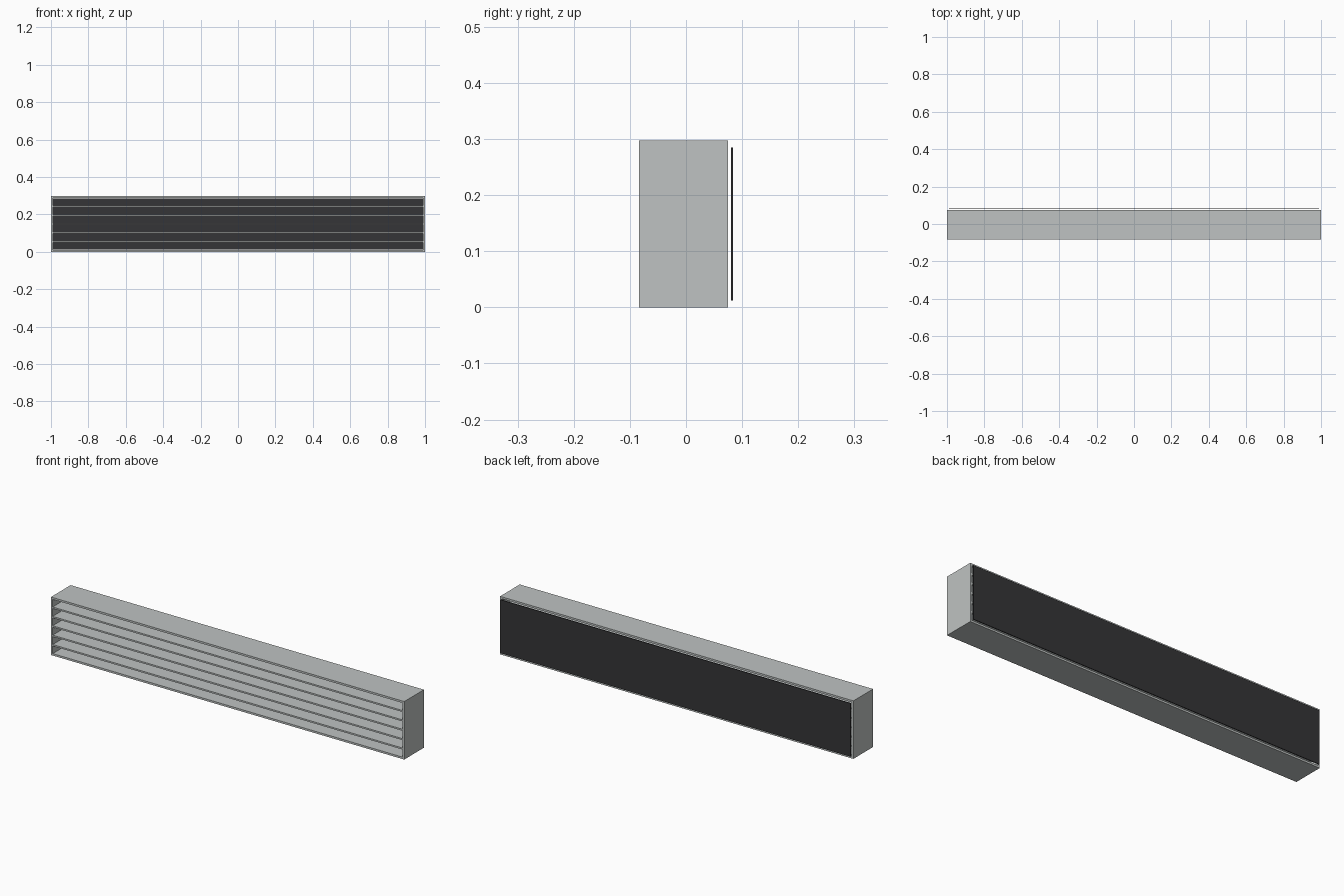
import bpy

if "Cube" in bpy.data.objects:
    bpy.data.objects.remove(bpy.data.objects["Cube"])


def material(name, color):
    m = bpy.data.materials.new(name)
    m.diffuse_color = (*color, 1)
    m.use_nodes = True
    m.node_tree.nodes["Principled BSDF"].inputs["Base Color"].default_value = m.diffuse_color
    return m


def box(name, lo, hi, mat):
    bpy.ops.mesh.primitive_cube_add(size=1, location=[(a + b) / 2 for a, b in zip(lo, hi)])
    ob = bpy.context.object
    ob.name = name
    ob.scale = [b - a for a, b in zip(lo, hi)]
    bpy.ops.object.transform_apply(location=False, rotation=False, scale=True)
    ob.data.materials.append(mat)
    return ob


grey = material("light grey metal", (0.52, 0.545, 0.54))
dark = material("dark backing", (0.036, 0.036, 0.038))

FRONT, BACK, H, WALL, SLAT = -0.084, 0.075, 0.297, 0.01, 0.008

# Frame: top, bottom and two sides
box("frame_bottom", (-1, FRONT, 0), (1, BACK, WALL), grey)
box("frame_top", (-1, FRONT, H - WALL), (1, BACK, H), grey)
for side, x in (("left", -1), ("right", 1 - WALL)):
    box("frame_" + side, (x, FRONT, WALL), (x + WALL, BACK, H - WALL), grey)

# Five evenly spaced horizontal slats
for i in range(5):
    z = H / 2 + (i - 2) * 0.048
    box(f"slat_{i + 1}", (-1 + WALL, FRONT, z - SLAT / 2),
        (1 - WALL, BACK, z + SLAT / 2), grey)

# Thin backing panel, set just behind the frame
box("back_panel", (-0.99, 0.08, 0.012), (0.99, 0.084, 0.285), dark)
